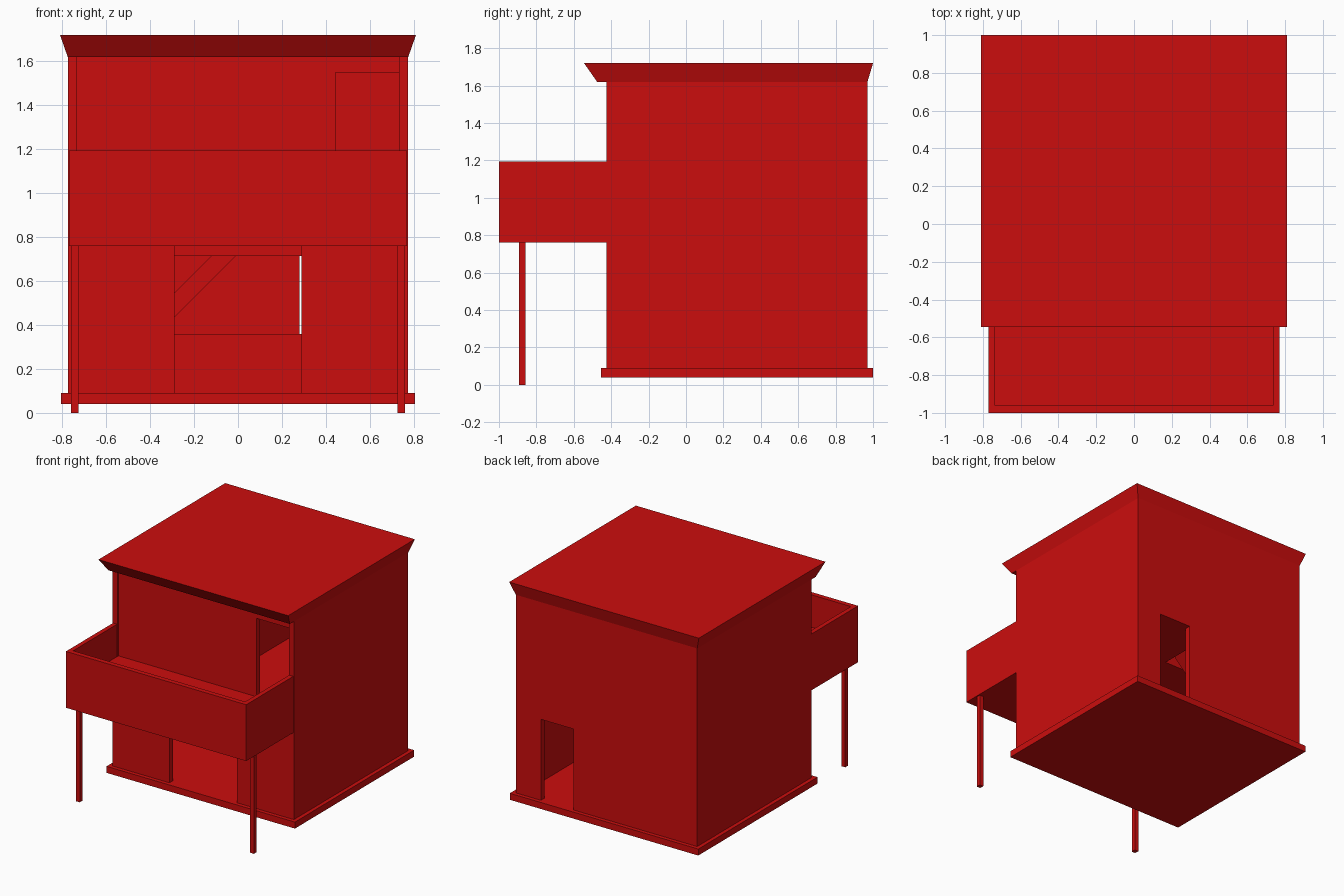
import bpy, bmesh

cube = bpy.data.objects.get("Cube")
if cube:
    bpy.data.objects.remove(cube)

# Single red paint
RED = (0.6, 0.004, 0.004, 1)
paint = bpy.data.materials.new("red_paint")
paint.use_nodes = True
paint.diffuse_color = RED
paint.node_tree.nodes["Principled BSDF"].inputs["Base Color"].default_value = RED


def finish(name, bm):
    bmesh.ops.recalc_face_normals(bm, faces=bm.faces)
    mesh = bpy.data.meshes.new(name)
    bm.to_mesh(mesh)
    bm.free()
    mesh.materials.append(paint)
    obj = bpy.data.objects.new(name, mesh)
    bpy.context.collection.objects.link(obj)
    return obj


def loft(name, ring_a, ring_b):
    """Closed solid between two matching rings of points."""
    bm = bmesh.new()
    a = [bm.verts.new(p) for p in ring_a]
    b = [bm.verts.new(p) for p in ring_b]
    bm.faces.new(a)
    bm.faces.new(b)
    for i in range(len(a)):
        j = (i + 1) % len(a)
        bm.faces.new((a[i], a[j], b[j], b[i]))
    return finish(name, bm)


def rect(x, y, z):
    return [(x[0], y[0], z), (x[1], y[0], z), (x[1], y[1], z), (x[0], y[1], z)]


def box(name, x, y, z):
    return loft(name, rect(x, y, z[0]), rect(x, y, z[1]))


# Main levels and wall lines
W, IN = 0.775, 0.733
FRONT, BACK, T = -0.425, 0.97, 0.045
GROUND, CEIL, DECK, TOP = 0.09, 0.715, 0.945, 1.62
UNDER = 0.76
inner = (-IN, IN)
depth = (FRONT + T, BACK - T)

# Base slab and flared roof
box("base_slab", (-0.805, 0.805), (-0.455, 1.0), (0.04, GROUND))
loft("roof", rect((-W, W), (-0.475, BACK), TOP),
     rect((-0.81, 0.81), (-0.545, 1.0), 1.72))

# Side walls, legs and balcony side parapets, mirrored
for side, s in (("left", 1), ("right", -1)):
    def span(a, b):
        return tuple(sorted((s * a, s * b)))
    box(side + "_wall", span(IN, W), (FRONT, BACK), (GROUND, TOP))
    box(side + "_lower_front_wall", span(0.288, IN), (FRONT, FRONT + T), (GROUND, UNDER))
    box(side + "_balcony_leg", span(0.727, 0.76), (-0.892, -0.857), (0, UNDER))
    box(side + "_parapet", span(0.735, 0.77), (-1.0, FRONT), (DECK, 1.195))

# Balcony
box("balcony_base", (-0.77, 0.77), (-1.0, FRONT), (UNDER, DECK))
box("front_parapet", (-0.735, 0.735), (-1.0, -0.962), (DECK, 1.195))

# Upper front wall, slightly recessed, with a door opening at its left end
upper = (FRONT + 0.015, FRONT + 0.015 + T)
box("upper_front_wall", (-IN, 0.445), upper, (DECK, TOP))
box("upper_door_header", (0.445, IN), upper, (1.55, TOP))

# Back wall around the back door
back = (BACK - T, BACK)
box("back_wall_wide", (-IN, 0.28), back, (GROUND, TOP))
box("back_wall_narrow", (0.56, IN), back, (GROUND, TOP))
box("back_door_header", (0.28, 0.56), back, (CEIL, TOP))

# Upper floor with a stairwell at the back, closed by a partition
box("upper_floor_front", inner, (depth[0], 0.45), (CEIL, DECK))
box("upper_floor_sill", inner, (FRONT, depth[0]), (UNDER, DECK))
box("upper_floor_back", (0.075, IN), (0.45, depth[1]), (CEIL, DECK))
box("upper_partition", (0.03, 0.075), depth, (DECK, TOP))

# Stair landing, sloped flight and low stair wall
box("stair_landing", (-IN, -0.475), (0.5, depth[1]), (GROUND, 0.36))
profile = [(-0.475, 0.36), (0.075, 0.91), (0.075, 0.8), (-0.365, 0.36)]
loft("stair_flight", [(x, 0.5, z) for x, z in profile],
     [(x, depth[1], z) for x, z in profile])
box("low_stair_wall", (-IN, 0.4), (0.45, 0.5), (GROUND, 0.36))
